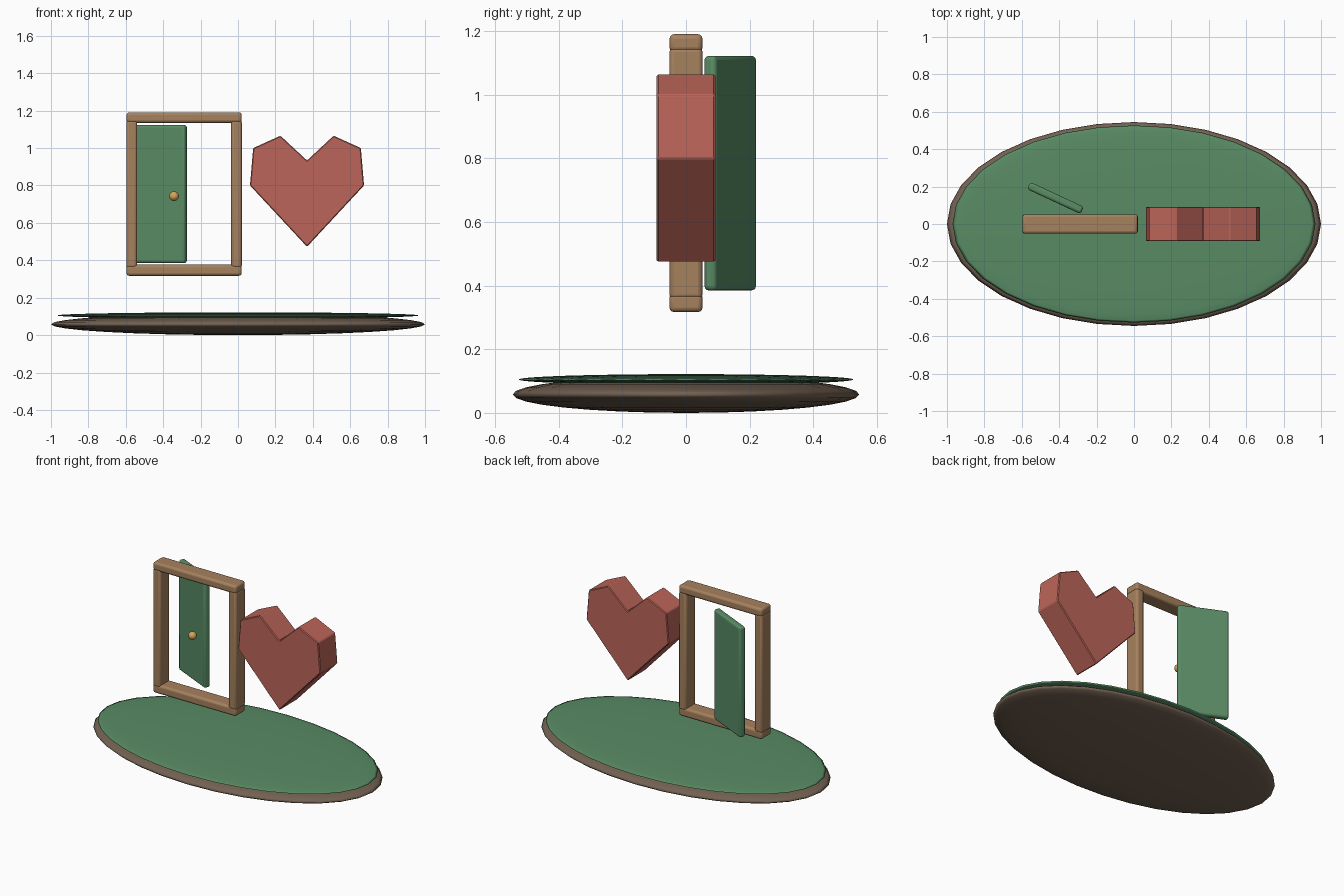
import bpy, bmesh, math

if "Cube" in bpy.data.objects:
    bpy.data.objects.remove(bpy.data.objects["Cube"])


def material(name, rgb):
    m = bpy.data.materials.new(name)
    m.diffuse_color = (*rgb, 1)
    m.use_nodes = True
    m.node_tree.nodes["Principled BSDF"].inputs["Base Color"].default_value = m.diffuse_color
    return m


WOOD = material("wood", (0.38, 0.22, 0.11))
SOIL = material("soil", (0.17, 0.12, 0.085))
GREEN = material("green", (0.10, 0.26, 0.13))
RED = material("red", (0.50, 0.13, 0.10))
BRASS = material("brass", (0.65, 0.38, 0.10))


def finish(ob, name, mat):
    ob.name = name
    ob.data.materials.append(mat)
    return ob


def bevel(ob, width, segments):
    b = ob.modifiers.new("bevel", "BEVEL")
    b.width, b.segments = width, segments
    b.limit_method = 'ANGLE'


def ellipsoid(name, loc, radii, mat, segs=32, rings=16):
    bpy.ops.mesh.primitive_uv_sphere_add(segments=segs, ring_count=rings, radius=1, location=loc)
    ob = bpy.context.object
    ob.scale = radii
    bpy.ops.object.transform_apply(location=False, rotation=False, scale=True)
    bpy.ops.object.shade_smooth()
    return finish(ob, name, mat)


def box(name, loc, size, mat, round_width, turn=0):
    bpy.ops.mesh.primitive_cube_add(size=1, location=loc)
    ob = bpy.context.object
    ob.scale = size
    bpy.ops.object.transform_apply(location=False, rotation=False, scale=True)
    ob.rotation_euler.z = math.radians(turn)
    bevel(ob, round_width, 3)
    bpy.ops.object.shade_smooth_by_angle(angle=math.radians(35))
    return finish(ob, name, mat)


# Floating island: flattened soil with a thin grass lens on top
ellipsoid("island_soil", (0, 0, 0.058), (1, 0.545, 0.058), SOIL)
ellipsoid("island_grass", (0, 0, 0.105), (0.97, 0.527, 0.017), GREEN)

# Door frame
CX = -0.288
for side, s in (("left", -1), ("right", 1)):
    box(f"frame_post_{side}", (CX + s * 0.28, 0, 0.754), (0.057, 0.104, 0.79), WOOD, 0.014)
box("frame_lintel", (CX, 0, 1.163), (0.616, 0.104, 0.056), WOOD, 0.015)
box("frame_sill", (CX, 0, 0.347), (0.616, 0.104, 0.06), WOOD, 0.015)

# Door leaf standing ajar, with its knob
box("door_leaf", (-0.42, 0.139, 0.754), (0.315, 0.042, 0.738), GREEN, 0.014, -25)
ellipsoid("door_knob", (-0.342, 0.008, 0.743), (0.026,) * 3, BRASS, 16, 10)

# Faceted heart: half outline mirrored, then extruded in depth
HX, DEPTH = 0.369, 0.184
half = [(0.305, 0.80), (0.288, 1.0), (0.142, 1.066)]
outline = [(0, 0.472)] + half + [(0, 0.934)] + [(-x, z) for x, z in reversed(half)]
bm = bmesh.new()
face = bm.faces.new([bm.verts.new((x, -DEPTH / 2, z)) for x, z in outline])
ext = bmesh.ops.extrude_face_region(bm, geom=[face])
for v in ext["geom"]:
    if isinstance(v, bmesh.types.BMVert):
        v.co.y += DEPTH
bmesh.ops.recalc_face_normals(bm, faces=bm.faces)
mesh = bpy.data.meshes.new("heart")
bm.to_mesh(mesh)
bm.free()
heart = bpy.data.objects.new("heart", mesh)
heart.location.x = HX
bpy.context.collection.objects.link(heart)
finish(heart, "heart", RED)
bevel(heart, 0.005, 1)
